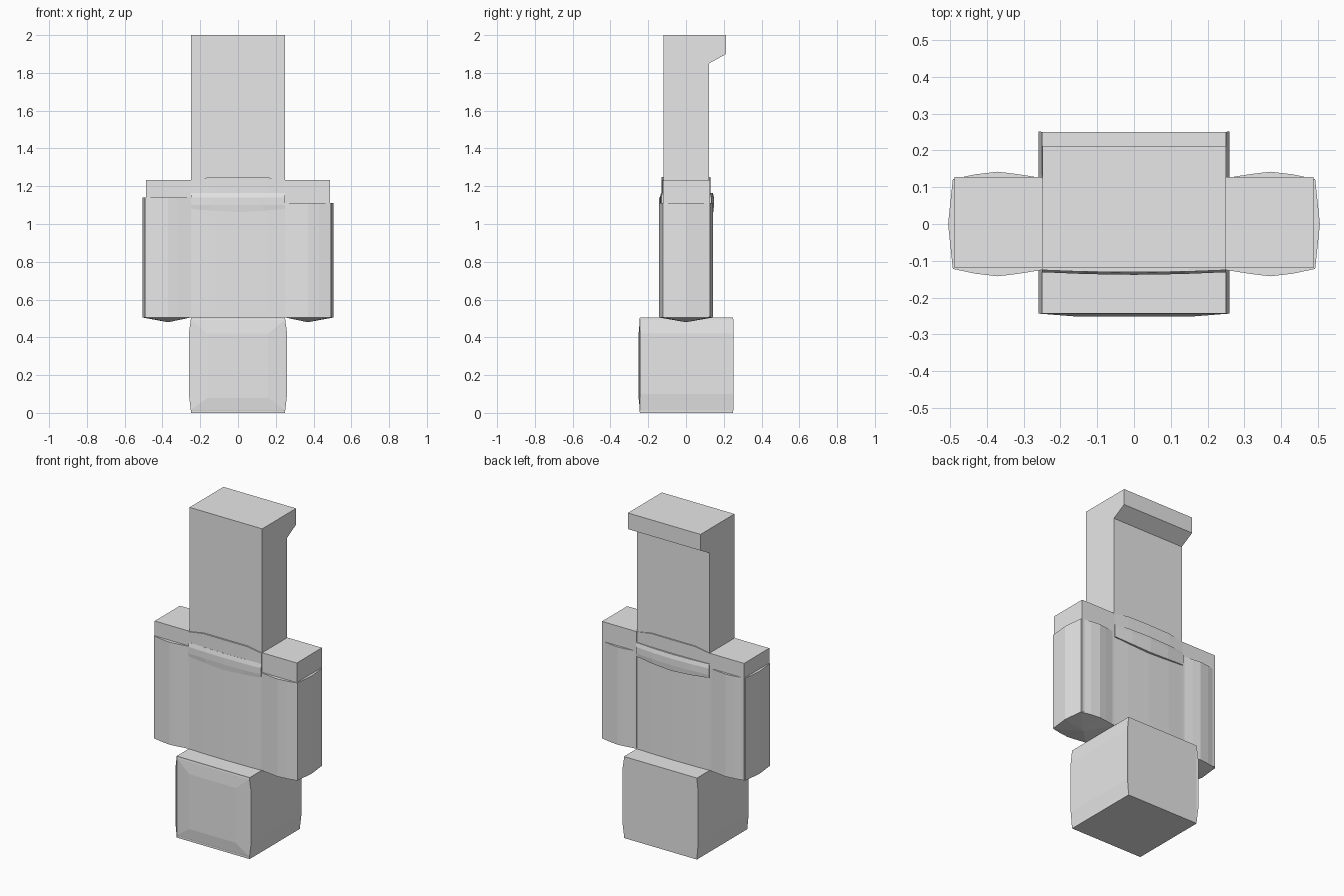
import bpy
import bmesh

cube = bpy.data.objects.get("Cube")
if cube:
    bpy.data.objects.remove(cube, do_unlink=True)

grey = bpy.data.materials.new("plain_grey")
grey.use_nodes = True
grey.diffuse_color = (0.8, 0.8, 0.8, 1)
grey.node_tree.nodes["Principled BSDF"].inputs["Base Color"].default_value = (0.8, 0.8, 0.8, 1)


def loft(name, rings, tip=None):
    """Skin a stack of point rings; cap both ends, or close the first on a tip."""
    bm = bmesh.new()
    loops = [[bm.verts.new(p) for p in ring] for ring in rings]
    n = len(loops[0])
    for low, high in zip(loops, loops[1:]):
        for i in range(n):
            j = (i + 1) % n
            bm.faces.new((low[i], low[j], high[j], high[i]))
    bm.faces.new(loops[-1])
    if tip:
        point = bm.verts.new(tip)
        for i in range(n):
            bm.faces.new((point, loops[0][i], loops[0][(i + 1) % n]))
    else:
        bm.faces.new(loops[0])
    bmesh.ops.recalc_face_normals(bm, faces=bm.faces)
    mesh = bpy.data.meshes.new(name)
    bm.to_mesh(mesh)
    bm.free()
    mesh.materials.append(grey)
    obj = bpy.data.objects.new(name, mesh)
    bpy.context.collection.objects.link(obj)
    return obj


def box(name, x0, x1, y0, y1, z0, z1):
    base = [(x0, y0), (x1, y0), (x1, y1), (x0, y1)]
    return loft(name, [[(x, y, z) for x, y in base] for z in (z0, z1)])


def rect(a0, a1, b0, b1):
    return [(a0, b0), (a1, b0), (a1, b1), (a0, b1)]


# Head block with a shallow bevelled face and side shells
box("head", -0.25, 0.25, -0.243, 0.25, 0, 0.505)
loft("face_shell", [
    [(x, -0.24, z) for x, z in rect(-0.25, 0.25, 0.005, 0.505)],
    [(x, -0.244, z) for x, z in rect(-0.25, 0.25, 0.015, 0.495)],
    [(x, -0.251, z) for x, z in rect(-0.16, 0.16, 0.08, 0.42)]])
for side, label in ((1, "left"), (-1, "right")):
    loft(label + "_head_shell", [
        [(side * 0.249, y, z) for y, z in rect(-0.245, 0.25, 0.005, 0.503)],
        [(side * 0.26, y, z) for y, z in rect(-0.243, 0.252, 0.1, 0.42)]])

# Torso core
box("torso", -0.25, 0.25, -0.12, 0.125, 0.505, 1.23)

# Thin bowed panels and waist bands on the front and back of the torso
for side, label, band_out in ((-1, "front", 0.138), (1, "back", 0.148)):
    outline = [(-0.25, 0.125), (-0.15, 0.129), (0, 0.131), (0.15, 0.129), (0.25, 0.125)]
    panel = []
    for x, y in outline:
        top = 1.248 if abs(x) < 0.2 else 1.23
        panel.append([(x, side * d, z) for d, z in rect(0.118, y, 0.505, top)])
    loft(label + "_torso_panel", panel)
    band = []
    for x, bulge, low in ((-0.25, 0.3, 1.08), (-0.13, 0.8, 1.07), (0, 1, 1.063),
                          (0.13, 0.8, 1.07), (0.25, 0.3, 1.08)):
        out = 0.128 + (band_out - 0.128) * bulge
        section = [(0.118, low), (out - 0.003, low), (out, 1.1),
                   (out, 1.14), (out - 0.006, 1.165), (0.118, 1.165)]
        band.append([(x, side * d, z) for d, z in section])
    loft(label + "_waist_band", band)

# Arms, each in a faceted sleeve with a shallow pointed end
half = [(0.25, 0.125), (0.32, 0.136), (0.37, 0.142), (0.43, 0.135), (0.492, 0.122)]
section = [(x, -y) for x, y in half] + [(0.505, 0)] + [(x, y) for x, y in reversed(half)]
for side, label, top in ((1, "left", 1.11), (-1, "right", 1.14)):
    box(label + "_arm", side * 0.25, side * 0.487, -0.12, 0.127, 0.51, 1.232)
    loft(label + "_sleeve",
         [[(side * x, y, z) for x, y in section] for z in (0.505, top)],
         tip=(side * 0.37, 0, 0.48))

# Tall block with an overhanging lip along the back of its top
profile = [(-0.12, 1.2), (0.122, 1.2), (0.122, 1.85), (0.212, 1.9), (0.212, 2), (-0.12, 2)]
loft("legs", [[(x, y, z) for y, z in profile] for x in (-0.248, 0.25)])
